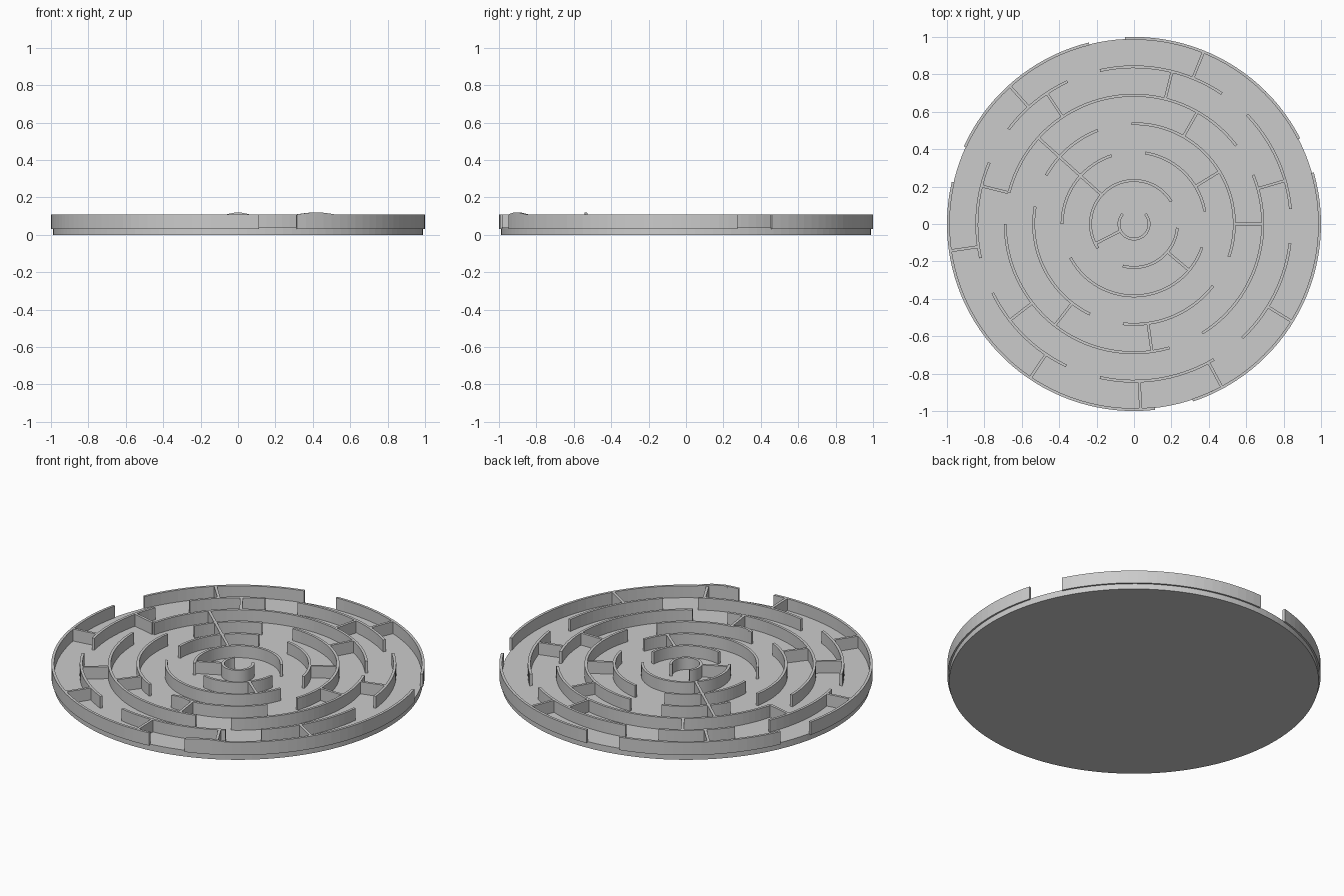
import bpy
import bmesh
from math import radians, cos, sin, ceil
from mathutils import Vector

default = bpy.data.objects.get("Cube")
if default:
    bpy.data.objects.remove(default, do_unlink=True)

FLOOR_TOP, WALL_LOW, WALL_TOP = 0.0375, 0.032, 0.108
HALF = 0.0075          # half of the wall thickness
BUMP = 0.01            # height of the raised markers

grey = bpy.data.materials.new("light grey")
grey.use_nodes = True
colour = (0.6, 0.6, 0.6, 1)
grey.diffuse_color = colour
grey.node_tree.nodes["Principled BSDF"].inputs["Base Color"].default_value = colour


def ring_radius(index):
    return 0.0805 + 0.152 * index


def finish(bm, name):
    bmesh.ops.recalc_face_normals(bm, faces=bm.faces)
    mesh = bpy.data.meshes.new(name)
    bm.to_mesh(mesh)
    bm.free()
    mesh.materials.append(grey)
    obj = bpy.data.objects.new(name, mesh)
    bpy.context.collection.objects.link(obj)
    return obj


def sweep(bm, sections):
    """Join a row of four-cornered sections into a closed solid."""
    rows = [[bm.verts.new(p) for p in section] for section in sections]
    for a, b in zip(rows, rows[1:]):
        for i in range(4):
            j = (i + 1) % 4
            bm.faces.new((a[i], a[j], b[j], b[i]))
    bm.faces.new(rows[0])
    bm.faces.new(rows[-1])


def add_arc(bm, radius, start, end, low=WALL_LOW, top=lambda t: WALL_TOP):
    """Curved wall running anticlockwise from start to end, in degrees."""
    steps = max(6, ceil((end - start) / 3))
    sections = []
    for i in range(steps + 1):
        t = i / steps
        angle = radians(start + (end - start) * t)
        out = Vector((cos(angle), sin(angle), 0))
        inner, outer = out * (radius - HALF), out * (radius + HALF)
        up, down = Vector((0, 0, top(t))), Vector((0, 0, low))
        sections.append((inner + down, outer + down, outer + up, inner + up))
    sweep(bm, sections)


def add_spoke(bm, angle, inner, outer):
    """Straight wall pointing away from the centre."""
    out = Vector((cos(radians(angle)), sin(radians(angle)), 0))
    side = Vector((-out.y, out.x, 0)) * HALF
    up, down = Vector((0, 0, WALL_TOP)), Vector((0, 0, WALL_LOW))
    sweep(bm, [(out * r - side + down, out * r + side + down,
                out * r + side + up, out * r - side + up)
               for r in (inner + HALF * 0.8, outer - HALF * 0.8)])


# Round floor
bm = bmesh.new()
bmesh.ops.create_cone(bm, cap_ends=True, segments=128, radius1=0.99, radius2=0.99,
                      depth=FLOOR_TOP)
bmesh.ops.translate(bm, verts=bm.verts, vec=(0, 0, FLOOR_TOP / 2))
finish(bm, "floor_disc")

# Curved walls, from the innermost ring outwards
ARCS = [
    [(138, 402)],
    [(31, 214), (255, 355)],
    [(10, 81), (108, 180), (208, 341)],
    [(-19, 91.5), (111, 151), (170, 244), (263.6, 322)],
    [(37.5, 166), (180, 286), (302, 382.4)],
    [(5.5, 44), (56, 102.5), (115, 143), (157, 192.5), (206, 244.5),
     (257.5, 300.5), (313.5, 353)],
    [(27.3, 92.8), (104, 155.5), (167, 276.5), (288.4, 376)],
]
for index, arcs in enumerate(ARCS):
    bm = bmesh.new()
    for start, end in arcs:
        add_arc(bm, ring_radius(index), start, end)
    finish(bm, f"curved_wall_ring_{index + 1}")

# Straight walls bridging each ring to the next
SPOKES = [
    [207],
    [138, 320],
    [31.5, 138],
    [0, 60.5, 138, 232, 278],
    [16, 76, 123.7, 166, 217.8],
    [68, 132, 188.3, 236, 272, 298.3, 328.3],
]
for index, angles in enumerate(SPOKES):
    bm = bmesh.new()
    for angle in angles:
        add_spoke(bm, angle, ring_radius(index), ring_radius(index + 1))
    finish(bm, f"straight_walls_{index + 1}")


# Low raised markers on top of two walls
def marker_top(t):
    return WALL_TOP + BUMP * min(1, 0.1 + 3 * min(t, 1 - t))


for name, index, start in (("inner_marker", 3, 263.6), ("outer_marker", 6, 288.4)):
    bm = bmesh.new()
    add_arc(bm, ring_radius(index), start, start + 12.8, WALL_TOP - BUMP, marker_top)
    finish(bm, name)
